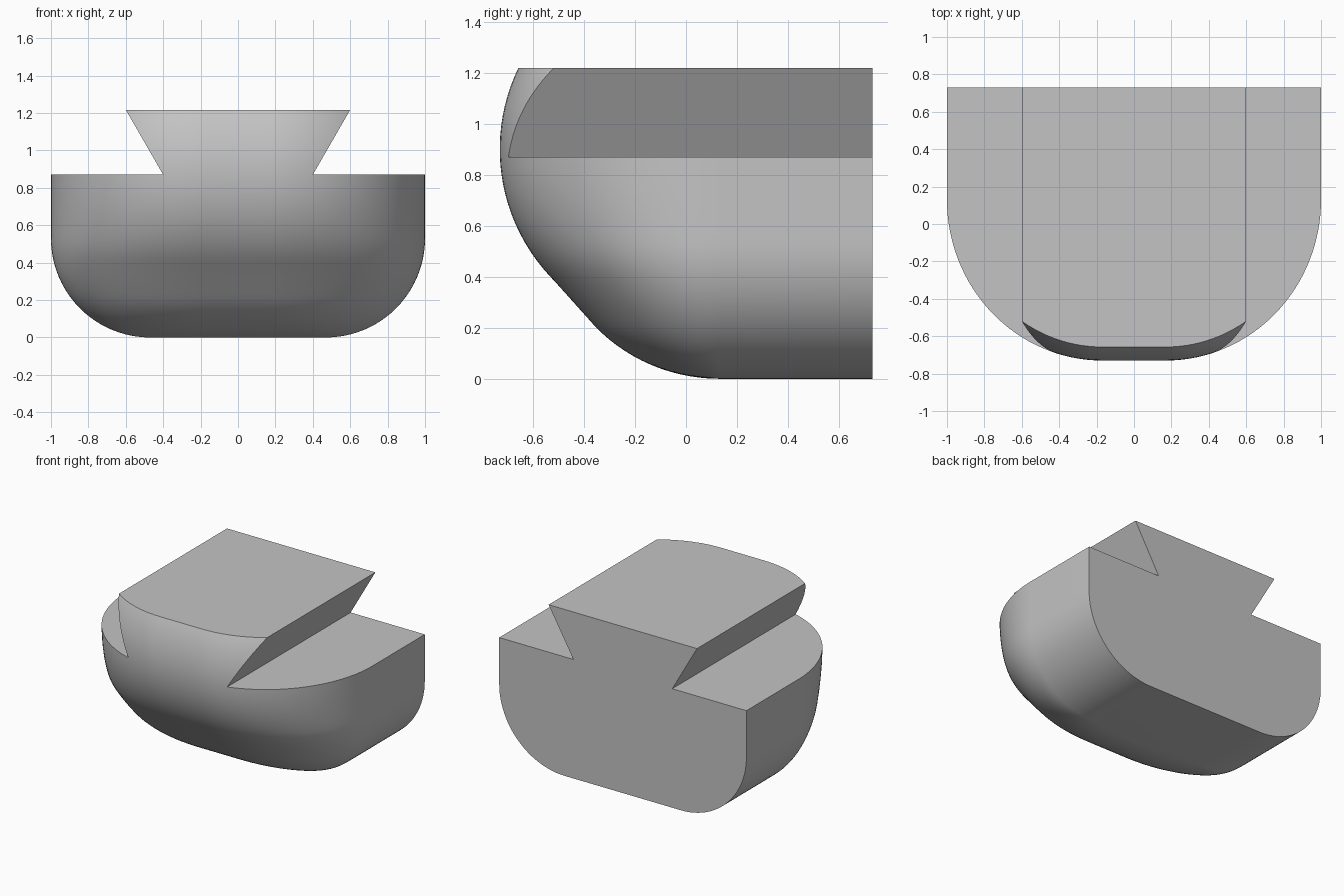
import bpy, bmesh, math

if "Cube" in bpy.data.objects:
    bpy.data.objects.remove(bpy.data.objects["Cube"], do_unlink=True)

BACK, NOSE_Y, NOSE_X = 0.73, 0.13, 0.17   # back plane, start of the rounded nose, its flat half width
EDGE, KEEL = 0.53, 0.68                   # side and front bottom radii
BOW, BOW_Z = 0.73, 0.9                    # upper front arc

grey = bpy.data.materials.new("plain grey")
grey.use_nodes = True
colour = (0.55, 0.55, 0.55, 1)
grey.diffuse_color = colour
grey.node_tree.nodes["Principled BSDF"].inputs["Base Color"].default_value = colour


def side_x(z):
    """Half width at a height: rounded bottom edge, then vertical."""
    if z >= EDGE:
        return 1.0
    return 1 - EDGE + math.sqrt(max(0, EDGE**2 - (EDGE - z)**2))


def front_y(z):
    """Front outline at a height: keel arc, sloping line, bow arc."""
    z1, z2 = KEEL * (1 - math.sqrt(0.5)), BOW_Z - BOW * math.sqrt(0.5)
    if z <= z1:
        return NOSE_Y - math.sqrt(max(0, KEEL**2 - (KEEL - z)**2))
    if z >= z2:
        return -math.sqrt(BOW**2 - (z - BOW_Z)**2)
    y1, y2 = NOSE_Y - KEEL * math.sqrt(0.5), -BOW * math.sqrt(0.5)
    return y1 + (y2 - y1) * (z - z1) / (z2 - z1)


def make_object(name, bm):
    bmesh.ops.recalc_face_normals(bm, faces=bm.faces)
    mesh = bpy.data.meshes.new(name)
    bm.to_mesh(mesh)
    bm.free()
    mesh.materials.append(grey)
    obj = bpy.data.objects.new(name, mesh)
    bpy.context.collection.objects.link(obj)
    return obj


# Rounded body, lofted from horizontal outlines
heights = [EDGE * (1 - math.cos(math.pi / 2 * i / 24)) for i in range(25)]
heights += [EDGE + (1.3 - EDGE) * i / 20 for i in range(1, 21)]
steps = 32
bm = bmesh.new()
rings = []
for z in heights:
    ry = max(NOSE_Y - front_y(z), 0.004)
    rx = side_x(z) - NOSE_X
    if z > BOW_Z:
        rx *= ry / (NOSE_Y + BOW)
    half = [(NOSE_X + rx, BACK)]
    for i in range(steps + 1):
        a = math.pi / 2 * i / steps
        half.append((NOSE_X + rx * math.cos(a), NOSE_Y - ry * math.sin(a)))
    outline = half + [(-x, y) for x, y in reversed(half)]
    rings.append([bm.verts.new((x, y, z)) for x, y in outline])
for low, high in zip(rings, rings[1:]):
    for i in range(len(low)):
        j = (i + 1) % len(low)
        bm.faces.new((low[i], low[j], high[j], high[i]))
bm.faces.new(rings[0])
bm.faces.new(rings[-1])
body = make_object("dovetail_block", bm)

# Dovetail outline, extruded front to back, trims the body
half = [(1.2, -0.1), (1.2, 0.87), (0.4, 0.87), (0.6, 1.217)]
section = half + [(-x, z) for x, z in reversed(half)]
bm = bmesh.new()
face = bm.faces.new([bm.verts.new((x, -1, z)) for x, z in section])
new = bmesh.ops.extrude_face_region(bm, geom=[face])["geom"]
bmesh.ops.translate(bm, vec=(0, 2, 0), verts=[v for v in new if isinstance(v, bmesh.types.BMVert)])
cutter = make_object("dovetail_cutter", bm)
cutter.hide_render = True

trim = body.modifiers.new("dovetail", "BOOLEAN")
trim.operation = "INTERSECT"
trim.solver = "EXACT"
trim.object = cutter
bpy.ops.object.select_all(action="DESELECT")
bpy.context.view_layer.objects.active = body
body.select_set(True)
bpy.ops.object.modifier_apply(modifier=trim.name)
bpy.data.objects.remove(cutter, do_unlink=True)
bpy.ops.object.shade_smooth_by_angle(angle=math.radians(30))
